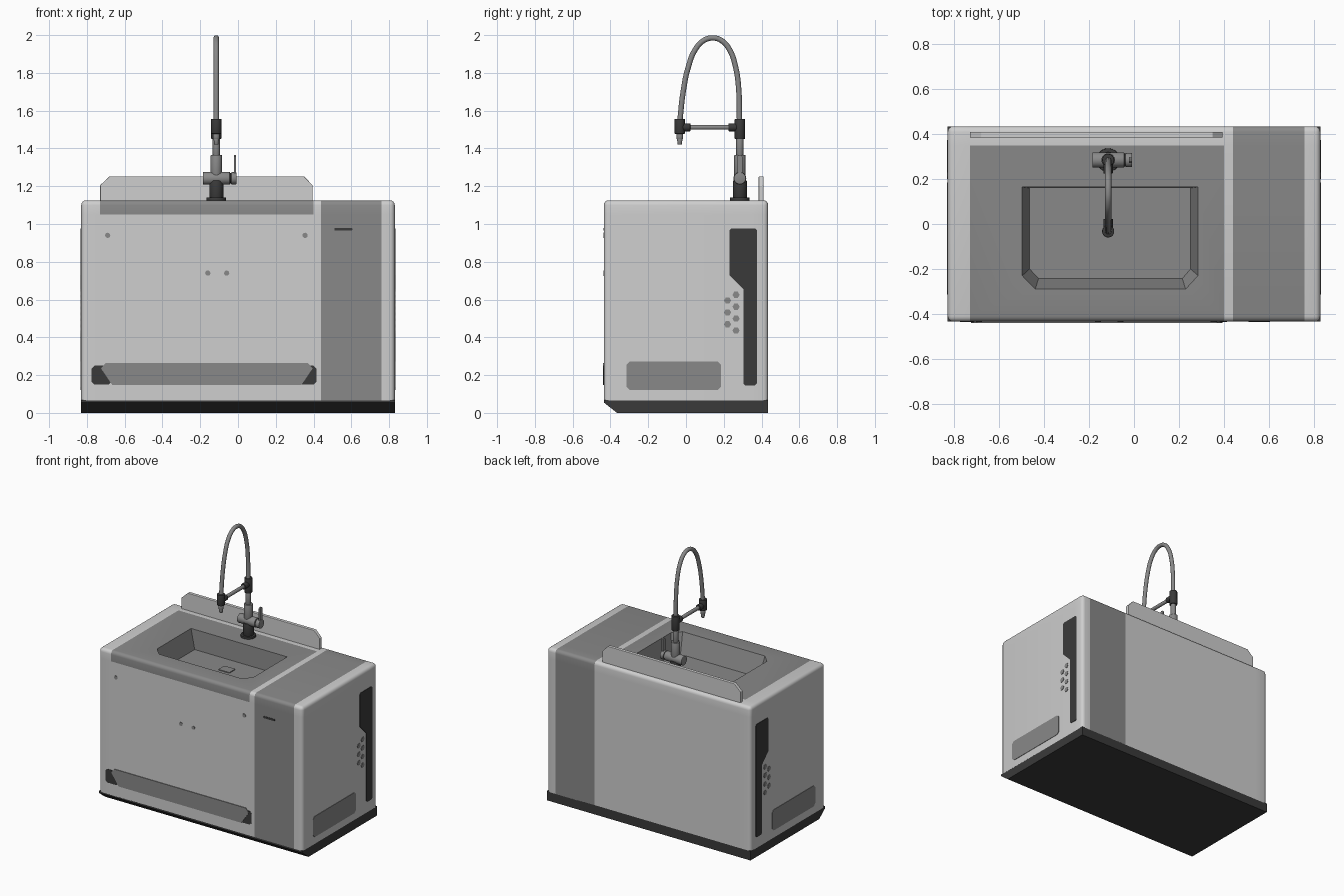
import bpy, bmesh, math
from mathutils import Vector, Matrix

if "Cube" in bpy.data.objects:
    bpy.data.objects.remove(bpy.data.objects["Cube"])


def material(name, v):
    m = bpy.data.materials.new(name)
    m.diffuse_color = (v, v, v, 1)
    m.use_nodes = True
    m.node_tree.nodes["Principled BSDF"].inputs["Base Color"].default_value = m.diffuse_color
    return m


LIGHT = material("light grey", 0.62)
MID = material("mid grey", 0.25)
DARK = material("charcoal", 0.042)


def finish(name, bm, *mats):
    bmesh.ops.recalc_face_normals(bm, faces=bm.faces)
    me = bpy.data.meshes.new(name)
    bm.to_mesh(me)
    bm.free()
    for m in mats:
        me.materials.append(m)
    ob = bpy.data.objects.new(name, me)
    bpy.context.collection.objects.link(ob)
    return ob


def smooth(ob, angle=35):
    bpy.ops.object.select_all(action='DESELECT')
    ob.select_set(True)
    bpy.context.view_layer.objects.active = ob
    bpy.ops.object.shade_smooth_by_angle(angle=math.radians(angle))


def prism(name, pts, axis, a, b, mat, bevel=0):
    """Extrude a 2D outline along an axis from a to b."""
    place = {'x': lambda p, t: (t, p[0], p[1]), 'y': lambda p, t: (p[0], t, p[1]),
             'z': lambda p, t: (p[0], p[1], t)}[axis]
    bm = bmesh.new()
    lo, hi = [[bm.verts.new(place(p, t)) for p in pts] for t in (a, b)]
    bm.faces.new(lo)
    bm.faces.new(hi[::-1])
    n = len(pts)
    for i in range(n):
        j = (i + 1) % n
        bm.faces.new((lo[i], lo[j], hi[j], hi[i]))
    if bevel:
        bmesh.ops.bevel(bm, geom=bm.edges[:], offset=bevel, segments=2, affect='EDGES', profile=0.5)
    return finish(name, bm, mat)


def cyl(name, a, b, r, mat, r2=None, bevel=0.003):
    a, b = Vector(a), Vector(b)
    bm = bmesh.new()
    rot = Vector((0, 0, 1)).rotation_difference(b - a).to_matrix().to_4x4()
    bmesh.ops.create_cone(bm, cap_ends=True, segments=28, radius1=r, radius2=r2 or r,
                          depth=(b - a).length, matrix=Matrix.Translation((a + b) / 2) @ rot)
    caps = [e for e in bm.edges if any(len(f.verts) > 4 for f in e.link_faces)]
    bmesh.ops.bevel(bm, geom=caps, offset=bevel, segments=2, affect='EDGES', profile=0.5)
    ob = finish(name, bm, mat)
    smooth(ob)
    return ob


def ngon(cx, cy, r, n):
    return [(cx + r * math.cos(2 * math.pi * i / n), cy + r * math.sin(2 * math.pi * i / n)) for i in range(n)]


def cut_rect(x0, x1, y0, y1, c):
    return [(x0 + c, y0), (x1 - c, y0), (x1, y0 + c), (x1, y1 - c),
            (x1 - c, y1), (x0 + c, y1), (x0, y1 - c), (x0, y0 + c)]


W, D, TOP = 0.83, 0.435, 1.125

# basin cutter: sloped walls, chamfered front corners
rings = [([(-.465, .16), (-.465, -.20), (-.425, -.243), (.215, -.243), (.252, -.20), (.252, .16)], 0.98),
         ([(-.498, .165), (-.498, -.23), (-.44, -.29), (.23, -.29), (.285, -.23), (.285, .165)], TOP)]
rings.append((rings[1][0], 1.2))
bm = bmesh.new()
loops = [[bm.verts.new((x, y, z)) for x, y in pts] for pts, z in rings]
for lo, hi in zip(loops, loops[1:]):
    for i in range(6):
        j = (i + 1) % 6
        bm.faces.new((lo[i], lo[j], hi[j], hi[i]))
bm.faces.new(loops[0])
bm.faces.new(loops[-1])
cutter = finish("basin_cutter", bm, MID)
cutter.hide_render = True

# cabinet body: rounded box, sliced along the colour borders
bm = bmesh.new()
bmesh.ops.create_cube(bm, size=1, matrix=Matrix.Translation((0, 0, (TOP + .065) / 2))
                      @ Matrix.Diagonal((2 * W, 2 * D, TOP - .065, 1)))
edges = [e for e in bm.edges if max(v.co.z for v in e.verts) > 1]
bmesh.ops.bevel(bm, geom=edges, offset=0.025, segments=4, affect='EDGES', profile=0.5)
for co, no in [((x, 0, 0), (1, 0, 0)) for x in (-.73, .40, .44, .76)] + [((0, .35, 0), (0, 1, 0)), ((0, 0, 1.05), (0, 0, 1))]:
    bmesh.ops.bisect_plane(bm, geom=bm.verts[:] + bm.edges[:] + bm.faces[:], plane_co=co, plane_no=no)
body = finish("cabinet_body", bm, LIGHT, MID)
mod = body.modifiers.new("basin", 'BOOLEAN')
mod.object, mod.operation, mod.solver = cutter, 'DIFFERENCE', 'EXACT'
bpy.context.view_layer.objects.active = body
bpy.ops.object.modifier_apply(modifier="basin")
bpy.data.objects.remove(cutter)
for p in body.data.polygons:
    x, y, z = p.center
    stripe = .44 < x < .76 and z > .07
    counter = -.73 < x < .40 and y < .35 and z > 1.05
    basin = -.5 < x < .29 and -.3 < y < .17 and .9 < z < 1.13
    p.material_index = int(stripe or counter or basin)
smooth(body, 30)

# plinth with slanted toe
prism("plinth", [(-D, .068), (-D, .055), (-.365, 0), (D, 0), (D, .068)], 'x', -W, W, DARK)

# backsplash
prism("backsplash", [(-.73, 1.12), (.395, 1.12), (.395, 1.205), (.35, 1.252), (-.68, 1.252), (-.73, 1.205)],
      'y', .385, .41, LIGHT, 0.003)

# front kick panel, its dark ends, fixings, and display slot
F0, F1 = -D - .002, -D + .004
for x0, x1, s in ((-.775, -.67, "left"), (.31, .415, "right")):
    prism("kick_end_" + s, cut_rect(x0, x1, .15, .25, .015), 'y', F0, F1, DARK)
prism("kick_panel", [(-.70, .265), (.37, .265), (.395, .235), (.335, .147), (-.665, .147), (-.725, .235)],
      'y', F0 - .003, F1, MID)
for i, (x, z) in enumerate([(-.16, .74), (-.06, .74), (-.69, .94), (.355, .94)]):
    prism("front_dot_%d" % i, ngon(x, z, .014, 12), 'y', F0, F1, MID)
prism("front_slot", cut_rect(.51, .605, .965, .98, .004), 'y', F0, F1, DARK)

# side trims, the same on both sides
for s, side in ((1, "right"), (-1, "left")):
    a, b = s * (W - .004), s * (W + .003)
    prism("side_dark_trim_" + side, [(.24, .977), (.365, .977), (.375, .967), (.375, .155), (.365, .145), (.315, .145),
          (.305, .155), (.305, .655), (.23, .73), (.23, .967)], 'x', a, b, DARK)
    prism("side_low_panel_" + side, cut_rect(-.315, .185, .12, .272, .018), 'x', a, b, MID)
    for i in range(7):
        y, z = (.265, .625 - .063 * i) if i < 4 else (.22, .595 - .063 * (i - 4))
        prism("side_vent_%s_%d" % (side, i), ngon(y, z, .019, 6), 'x', a, b, MID)

# drain cover on the basin floor
prism("drain_cover", cut_rect(-.15, -.06, -.015, .055, .004), 'z', .978, .986, MID)

# tap body
X, Y, S = -.115, .285, -.033
for name, z0, z1, r, m in (("tap_flange", 1.12, 1.14, .052, DARK), ("tap_foot", 1.135, 1.23, .037, DARK),
                           ("tap_neck", 1.24, 1.365, .030, MID), ("tap_riser", 1.36, 1.46, .019, MID),
                           ("tap_collar", 1.45, 1.557, .027, DARK)):
    cyl(name, (X, Y, z0), (X, Y, z1), r, m)
cyl("tap_mixer", (-.185, Y, 1.242), (-.043, Y, 1.242), .034, MID)
cyl("tap_mixer_gap", (-.05, Y, 1.242), (-.03, Y, 1.242), .028, DARK)
cyl("tap_knob", (-.036, Y, 1.242), (-.008, Y, 1.242), .032, MID)
prism("tap_lever", cut_rect(Y - .013, Y + .013, 1.245, 1.365, .008), 'x', -.022, -.010, MID)

# support arm and spray head
cyl("support_arm", (X, S, 1.512), (X, Y, 1.512), .013, MID)
cyl("arm_end_back", (X, .225, 1.512), (X, .27, 1.512), .021, DARK)
cyl("arm_end_front", (X, -.02, 1.512), (X, .023, 1.512), .021, DARK)
cyl("spray_grip", (X, S, 1.477), (X, S, 1.557), .027, DARK)
cyl("spray_nozzle", (X, S, 1.45), (X, S, 1.48), .018, MID)
cyl("spray_tip", (X, S, 1.42), (X, S, 1.455), .011, MID, .015)

# arched hose: swept curve turned into mesh
pts = [(.283, 1.54), (.28, 1.70), (.263, 1.83), (.232, 1.92), (.19, 1.97), (.143, 1.985),
       (.095, 1.972), (.05, 1.925), (.012, 1.83), (-.015, 1.70), (S, 1.54)]
cu = bpy.data.curves.new("hose", 'CURVE')
cu.dimensions, cu.bevel_depth, cu.bevel_resolution = '3D', .0145, 5
cu.resolution_u = 6
sp = cu.splines.new('BEZIER')
sp.bezier_points.add(len(pts) - 1)
for bp, (y, z) in zip(sp.bezier_points, pts):
    bp.co = (X, y, z)
    bp.handle_left_type = bp.handle_right_type = 'AUTO'
cu.materials.append(MID)
hose = bpy.data.objects.new("hose", cu)
bpy.context.collection.objects.link(hose)
bpy.ops.object.select_all(action='DESELECT')
hose.select_set(True)
bpy.context.view_layer.objects.active = hose
bpy.ops.object.convert(target='MESH')
smooth(bpy.context.view_layer.objects.active)
